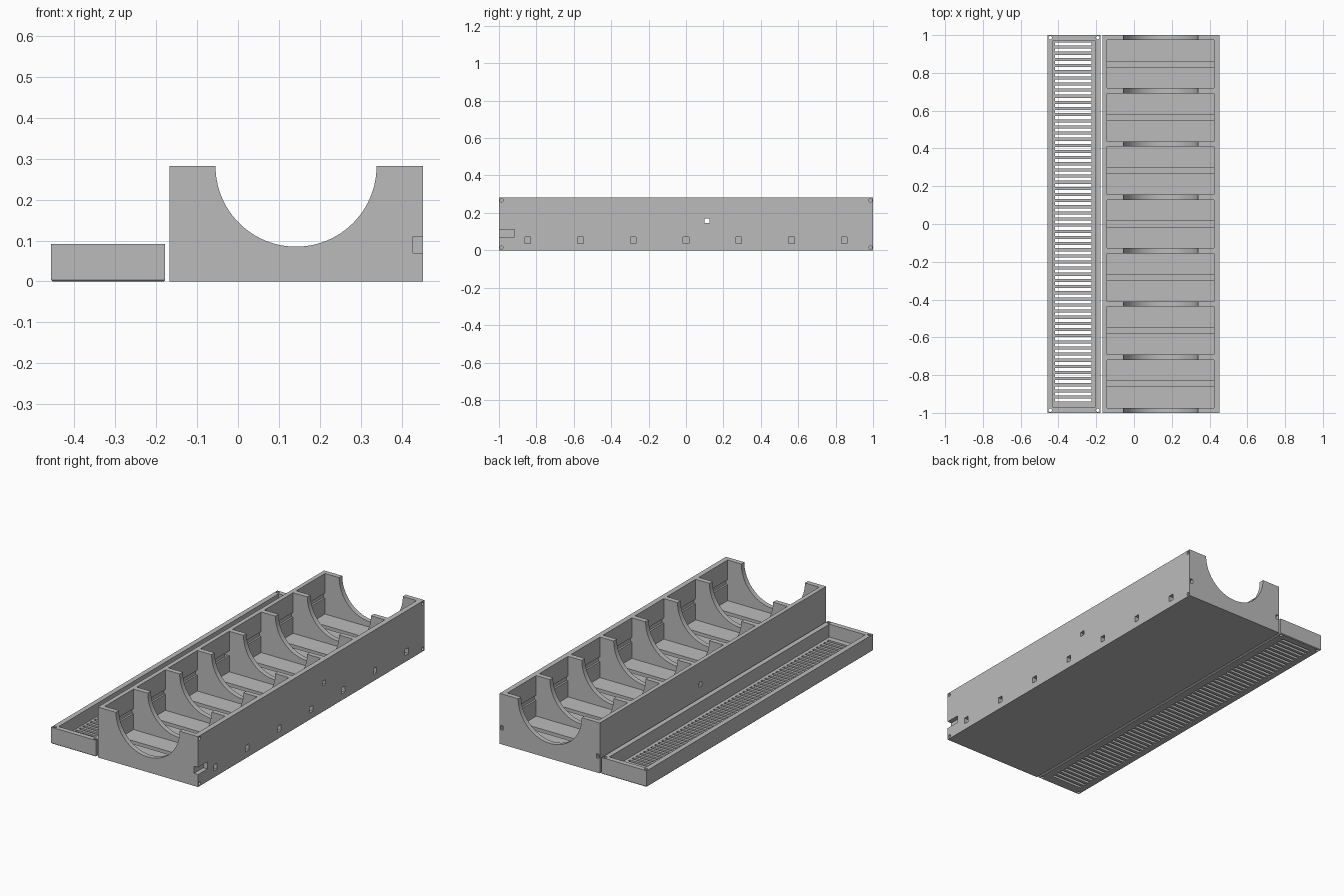
import bpy, bmesh, math
from mathutils import Matrix, Vector

old = bpy.data.objects.get("Cube")
if old:
    bpy.data.objects.remove(old, do_unlink=True)

grey = bpy.data.materials.new("plain grey")
grey.use_nodes = True
COLOUR = (0.5, 0.5, 0.5, 1)
grey.diffuse_color = COLOUR
grey.node_tree.nodes["Principled BSDF"].inputs["Base Color"].default_value = COLOUR


def add_box(bm, x, y, z):
    """Box from three (low, high) spans."""
    size = [b - a for a, b in (x, y, z)]
    mid = Vector([(a + b) / 2 for a, b in (x, y, z)])
    bmesh.ops.create_cube(bm, size=1, matrix=Matrix.Translation(mid) @ Matrix.Diagonal((*size, 1)))


def add_cylinder(bm, centre, radius, depth, axis, sides):
    turn = Vector((0, 0, 1)).rotation_difference(Vector(axis)).to_matrix().to_4x4()
    bmesh.ops.create_cone(bm, cap_ends=True, segments=sides, radius1=radius, radius2=radius,
                          depth=depth, matrix=Matrix.Translation(centre) @ turn)


def make_object(name, bm):
    mesh = bpy.data.meshes.new(name)
    bm.to_mesh(mesh)
    bm.free()
    mesh.materials.append(grey)
    obj = bpy.data.objects.new(name, mesh)
    bpy.context.collection.objects.link(obj)
    return obj


def cut(target, bm):
    """Subtract the cutter mesh from the target, then discard the cutter."""
    cutter = make_object("cutter", bm)
    cutter.hide_render = True
    mod = target.modifiers.new("cut", "BOOLEAN")
    mod.operation, mod.solver, mod.object = "DIFFERENCE", "EXACT", cutter
    bpy.context.view_layer.objects.active = target
    bpy.ops.object.modifier_apply(modifier=mod.name)
    bpy.data.objects.remove(cutter, do_unlink=True)


def smooth(obj):
    bpy.ops.object.select_all(action="DESELECT")
    obj.select_set(True)
    bpy.context.view_layer.objects.active = obj
    bpy.ops.object.shade_smooth_by_angle(angle=math.radians(30))


# Main rack block
LEFT, RIGHT, TOP = -0.167, 0.453, 0.282
IN_L, IN_R = -0.143, 0.424
PITCH, POCKET, FLOOR = 0.282, 0.254, 0.055
bays = [(i - 3) * PITCH for i in range(7)]

bm = bmesh.new()
add_box(bm, (LEFT, RIGHT), (-1, 1), (0, TOP))
rack = make_object("bay_rack", bm)

# Seven open bays
bm = bmesh.new()
for y in bays:
    add_box(bm, (IN_L, IN_R), (y - POCKET / 2, y + POCKET / 2), (FLOOR, TOP + 0.1))
cut(rack, bm)

# Round cradle through every divider
bm = bmesh.new()
add_cylinder(bm, (0.142, 0, TOP), 0.197, 2.2, (0, 1, 0), 96)
cut(rack, bm)

# Floor grooves leading out through the side wall
bm = bmesh.new()
for y in bays:
    add_box(bm, (IN_L, RIGHT + 0.05), (y - 0.015, y + 0.015), (0.036, 0.07))
cut(rack, bm)

# Shallow channels along the inner side walls
bm = bmesh.new()
for y in bays:
    add_box(bm, (IN_L - 0.01, IN_R + 0.01), (y - POCKET / 2, y + POCKET / 2), (0.145, 0.172))
cut(rack, bm)

# Cross hole, front corner notch and rear latch slots
bm = bmesh.new()
add_box(bm, (LEFT - 0.1, RIGHT + 0.1), (0.098, 0.125), (0.146, 0.171))
add_box(bm, (0.428, RIGHT + 0.1), (-1.1, -0.918), (0.07, 0.11))
for x in (LEFT + 0.014, RIGHT - 0.014):
    add_box(bm, (x - 0.008, x + 0.008), (0.96, 1.1), (0.08, 0.105))
cut(rack, bm)

# Screw holes in the side face
bm = bmesh.new()
for y in (-0.986, 0.986):
    for z in (0.015, TOP - 0.015):
        add_cylinder(bm, (RIGHT, y, z), 0.009, 0.06, (1, 0, 0), 20)
cut(rack, bm)
smooth(rack)

# Shallow vented cover lying beside the rack
T_L, T_R, T_TOP = -0.457, -0.178, 0.092
bm = bmesh.new()
add_box(bm, (T_L, T_R), (-1, 1), (0, T_TOP))
low = [e for e in bm.edges if all(v.co.z < 0.01 for v in e.verts)]
bmesh.ops.bevel(bm, geom=low, offset=0.004, segments=1, affect="EDGES")
cover = make_object("vented_cover", bm)

bm = bmesh.new()
add_box(bm, (T_L + 0.028, T_R - 0.028), (-0.972, 0.972), (0.02, T_TOP + 0.1))
cut(cover, bm)

# Vent slots
bm = bmesh.new()
for i in range(59):
    y = 0.01 + (i - 29) * 0.0325
    add_box(bm, (-0.418, -0.224), (y - 0.008, y + 0.008), (-0.1, 0.05))
cut(cover, bm)

# Corner screw holes
bm = bmesh.new()
for x in (T_L + 0.014, T_R - 0.014):
    for y in (-0.986, 0.986):
        add_cylinder(bm, (x, y, 0.05), 0.009, 0.3, (0, 0, 1), 20)
cut(cover, bm)
smooth(cover)
